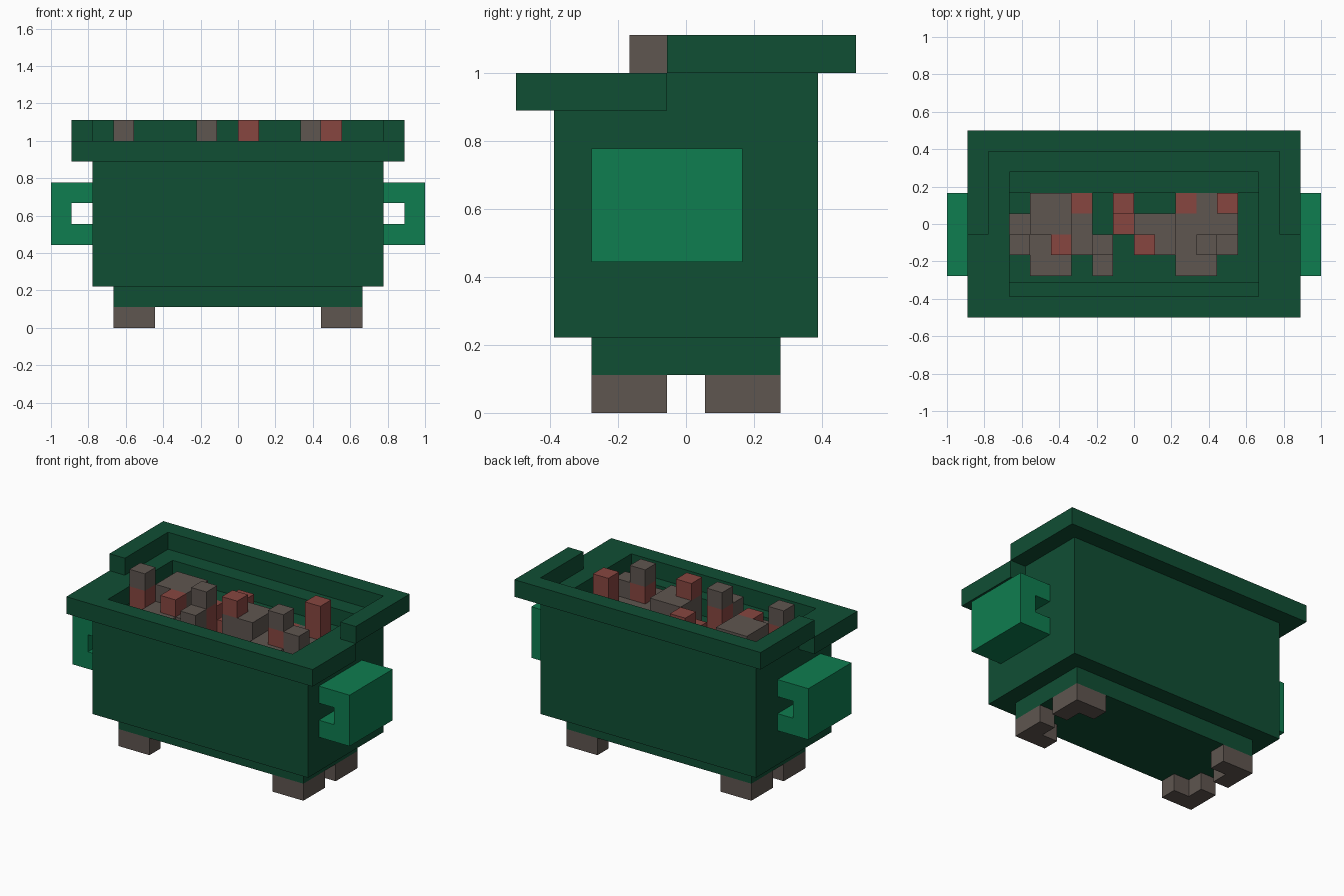
import bpy
import bmesh
from mathutils import Vector

if "Cube" in bpy.data.objects:
    bpy.data.objects.remove(bpy.data.objects["Cube"], do_unlink=True)

U = 1 / 9  # one block


def material(name, rgb):
    m = bpy.data.materials.new(name)
    m.use_nodes = True
    m.diffuse_color = (*rgb, 1)
    m.node_tree.nodes["Principled BSDF"].inputs["Base Color"].default_value = (*rgb, 1)
    return m


DARK = material("dark green", (0.005, 0.077, 0.034))
BRIGHT = material("bright green", (0.0045, 0.205, 0.08))
BROWN = material("grey brown", (0.114, 0.092, 0.08))
RED = material("brick red", (0.242, 0.061, 0.051))


def finish(name, bm, mat):
    bmesh.ops.recalc_face_normals(bm, faces=bm.faces)
    bmesh.ops.scale(bm, vec=(U, U, U), verts=bm.verts)
    mesh = bpy.data.meshes.new(name)
    bm.to_mesh(mesh)
    bm.free()
    mesh.materials.append(mat)
    obj = bpy.data.objects.new(name, mesh)
    bpy.context.collection.objects.link(obj)
    return obj


def prism_bm(points, low, high, axis="z"):
    """Extrude a flat outline along z (outline in x, y) or y (outline in x, z)."""
    bm = bmesh.new()
    place = (lambda a, b: (a, b, low)) if axis == "z" else (lambda a, b: (a, low, b))
    face = bm.faces.new([bm.verts.new(place(a, b)) for a, b in points])
    top = bmesh.ops.extrude_face_region(bm, geom=[face])["geom"]
    shift = Vector((0, 0, high - low)) if axis == "z" else Vector((0, high - low, 0))
    bmesh.ops.translate(bm, vec=shift, verts=[v for v in top if isinstance(v, bmesh.types.BMVert)])
    return bm


def prism(name, points, low, high, mat, axis="z"):
    return finish(name, prism_bm(points, low, high, axis), mat)


def rect(x0, x1, y0, y1):
    return [(x0, y0), (x1, y0), (x1, y1), (x0, y1)]


def u_shape(outer, inner, start, far, near):
    """Three-sided frame outline, open at y = start."""
    return [(-outer, start), (-outer, far), (outer, far), (outer, start),
            (inner, start), (inner, near), (-inner, near), (-inner, start)]


# Body with a shallow pocket in its top
bm = prism_bm(rect(-7, 7, -3.5, 3.5), 2, 8)
bmesh.ops.recalc_face_normals(bm, faces=bm.faces)
top = max(bm.faces, key=lambda f: f.calc_center_median().z)
bmesh.ops.inset_region(bm, faces=[top], thickness=1)
floor = bmesh.ops.extrude_face_region(bm, geom=[top])["geom"]
bmesh.ops.translate(bm, vec=(0, 0, -1), verts=[v for v in floor if isinstance(v, bmesh.types.BMVert)])
if top.is_valid:
    bm.faces.remove(top)
finish("body", bm, DARK)

prism("inner_shelf", rect(-6, 6, 1.5, 2.5), 7, 8, DARK)
prism("base", rect(-6, 6, -2.5, 2.5), 1, 2, DARK)

# Stepped rim: low at the front, raised at the back
prism("front_rim", u_shape(8, 6, -0.5, -4.5, -3.5), 8, 9, DARK)
prism("back_wall", u_shape(7, 6, -0.5, 3.5, 2.5), 8, 9, DARK)
prism("raised_rim", u_shape(8, 7, -0.5, 4.5, 3.5), 9, 10, DARK)

# Handles and corner feet
for side, s in (("left", 1), ("right", -1)):
    handle = [(7, 4), (9, 4), (9, 7), (7, 7), (7, 6), (8, 6), (8, 5), (7, 5)]
    prism(side + "_handle", [(s * x, z) for x, z in handle], -2.5, 1.5, BRIGHT, "y")
    for end, t in (("front", -1), ("back", 1)):
        foot = [(6, 2.5), (4, 2.5), (4, 1.5), (5, 1.5), (5, 0.5), (6, 0.5)]
        prism(f"{end}_{side}_foot", [(s * x, t * y) for x, y in foot], 0, 1, BROWN)

# Heaped contents: name, x range, y range, z range, colour
heap = [
    ("left_slab", -5, -3, -0.5, 1.5, 7, 9, BROWN),
    ("left_low_edge", -6, -5, -0.5, 0.5, 7, 8, BROWN),
    ("left_low_middle", -5, -4, -1.5, -0.5, 7, 8, BROWN),
    ("left_low_front", -5, -3, -2.5, -1.5, 7, 8, BROWN),
    ("left_low_inner", -3, -2, -1.5, 0.5, 7, 8, BROWN),
    ("left_low_brick", -3, -2, 0.5, 1.5, 7, 8, RED),
    ("left_brick", -4, -3, -1.5, -0.5, 7, 9, RED),
    ("middle_front_block", -2, -1, -2.5, -1.5, 7, 9, BROWN),
    ("middle_back_brick", -1, 0, 0.5, 1.5, 7, 9, RED),
    ("middle_low_brick", -1, 0, -0.5, 0.5, 7, 8, RED),
    ("middle_slab", 0, 2, -1.5, 0.5, 7, 9, BROWN),
    ("middle_post", 0, 1, -1.5, -0.5, 9, 10, RED),
    ("right_low_brick", 2, 3, 0.5, 1.5, 7, 8, RED),
    ("right_low_back", 3, 4, 0.5, 1.5, 7, 8, BROWN),
    ("right_low_slab", 2, 5, -0.5, 0.5, 7, 8, BROWN),
    ("right_low_inner", 2, 3, -1.5, -0.5, 7, 8, BROWN),
    ("right_low_front", 2, 4, -2.5, -1.5, 7, 8, BROWN),
    ("right_block", 4, 5, -1.5, -0.5, 7, 9, BROWN),
    ("right_post", 4, 5, 0.5, 1.5, 7, 10, RED),
]
for name, x0, x1, y0, y1, z0, z1, mat in heap:
    prism(name, rect(x0, x1, y0, y1), z0, z1, mat)

# Brown posts standing on red bricks
for i, x in enumerate((-6, -2, 3), 1):
    cell = rect(x, x + 1, -1.5, -0.5)
    prism(f"post_{i}_lower", cell, 7, 9, RED)
    prism(f"post_{i}_upper", cell, 9, 10, BROWN)
